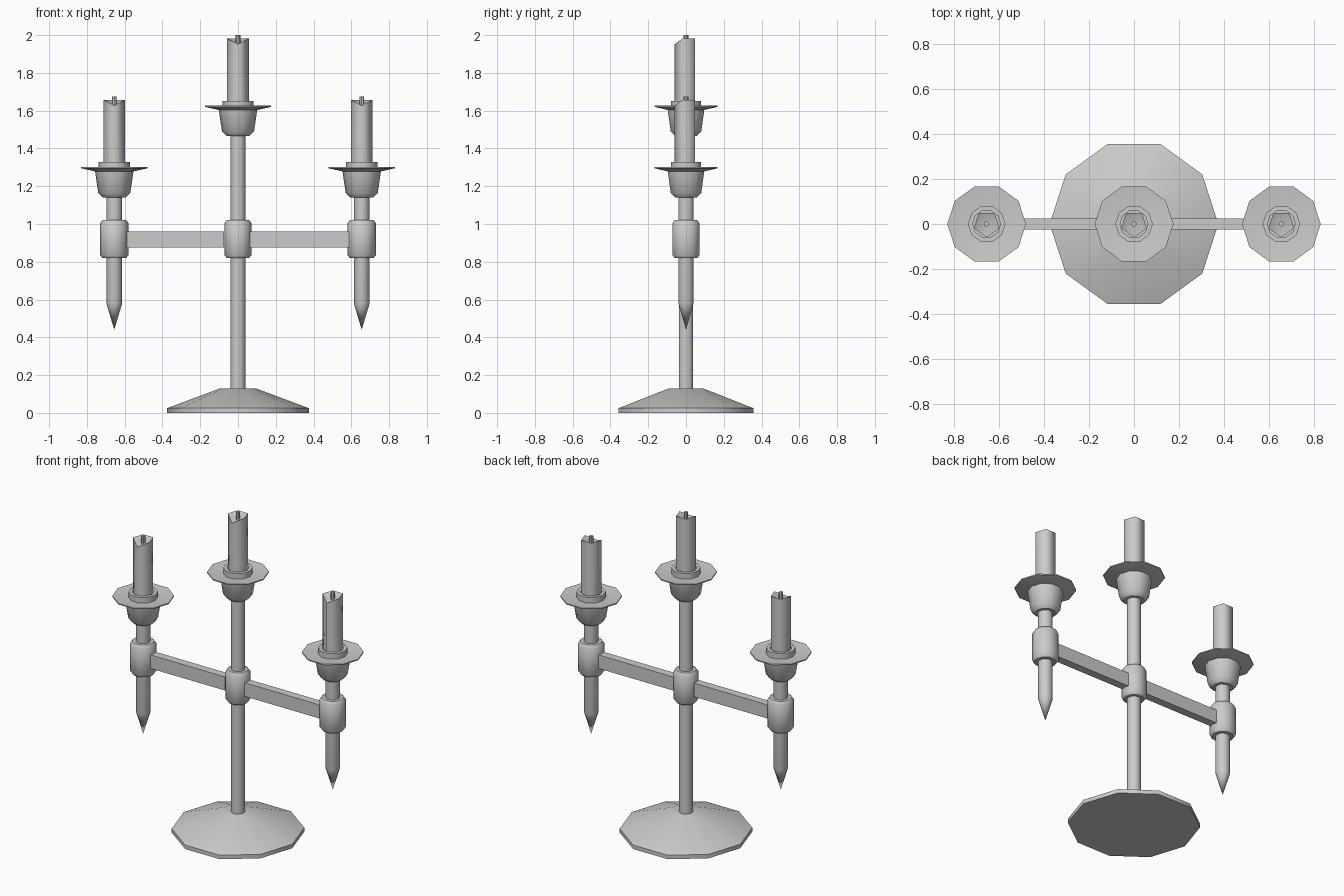
import bpy, bmesh, math

cube = bpy.data.objects.get("Cube")
if cube:
    bpy.data.objects.remove(cube, do_unlink=True)

GREY = (0.6, 0.6, 0.6, 1)
metal = bpy.data.materials.new("plain grey")
metal.use_nodes = True
metal.diffuse_color = GREY
metal.node_tree.nodes["Principled BSDF"].inputs["Base Color"].default_value = GREY


def finish(name, bm, loc, angle):
    bmesh.ops.recalc_face_normals(bm, faces=bm.faces)
    mesh = bpy.data.meshes.new(name)
    bm.to_mesh(mesh)
    bm.free()
    mesh.materials.append(metal)
    ob = bpy.data.objects.new(name, mesh)
    ob.location = loc
    bpy.context.collection.objects.link(ob)
    bpy.ops.object.select_all(action='DESELECT')
    ob.select_set(True)
    bpy.context.view_layer.objects.active = ob
    bpy.ops.object.shade_smooth_by_angle(angle=math.radians(angle))
    return ob


def lathe(name, profile, loc=(0, 0, 0), sides=10, turn=0, angle=40, edit=None):
    """Closed solid of revolution from (radius, z) pairs; radius 0 makes a point."""
    bm = bmesh.new()
    rings = []
    for r, z in profile:
        if r == 0:
            rings.append([bm.verts.new((0, 0, z))] * sides)
        else:
            steps = [math.radians(turn) + math.tau * i / sides for i in range(sides)]
            rings.append([bm.verts.new((r * math.cos(a), r * math.sin(a), z)) for a in steps])
    for low, high in zip(rings, rings[1:]):
        for i in range(sides):
            j = (i + 1) % sides
            bm.faces.new(list(dict.fromkeys((low[i], low[j], high[j], high[i]))))
    for ring, (r, z) in ((rings[0], profile[0]), (rings[-1], profile[-1])):
        if r > 0:
            bm.faces.new(ring)
    if edit:
        edit(bm)
    return finish(name, bm, loc, angle)


def melt_front(bm):
    # front corner of the candle rim has melted lower
    for v in bm.verts:
        if v.co.y < -0.05 and v.co.z > 0.3:
            v.co.z -= 0.03


def candle_holder(label, x, z):
    """Cup, drip dish, collar, candle and wick; z is the underside of the cup."""
    at = (x, 0, z)
    lathe(label + "_cup", [(0.06, 0), (0.085, 0.025), (0.102, 0.14)], at)
    lathe(label + "_drip_dish", [(0.1, 0.138), (0.175, 0.155), (0.175, 0.162), (0.08, 0.152)], at)
    lathe(label + "_collar", [(0.083, 0.145), (0.083, 0.187), (0.062, 0.187), (0.062, 0.16)], at)
    lathe(label + "_candle", [(0.06, 0.15), (0.06, 0.517), (0, 0.488)], at,
          sides=5, turn=-90, angle=75, edit=melt_front)
    lathe(label + "_wick", [(0.012, 0.48), (0.012, 0.535)], at, sides=8)


def clamp(label, x, r):
    lathe(label + "_clamp", [(r - 0.012, 0.82), (r, 0.835), (r, 1.005), (r - 0.012, 1.02)], (x, 0, 0))


def rail(name, x0, x1):
    bm = bmesh.new()
    bmesh.ops.create_cube(bm, size=1)
    bmesh.ops.scale(bm, vec=(x1 - x0, 0.05, 0.085), verts=bm.verts)
    finish(name, bm, ((x0 + x1) / 2, 0, 0.917), 30)


# foot and centre column
lathe("base", [(0.375, 0), (0.375, 0.025), (0.095, 0.13)])
lathe("centre_post", [(0.04, 0.12), (0.04, 1.47)])
clamp("centre", 0, 0.071)
candle_holder("centre", 0, 1.465)

# side arms, with a pointed post at each end
for label, s in (("left", 1), ("right", -1)):
    x = 0.655 * s
    lathe(label + "_post", [(0, 0.44), (0.042, 0.58), (0.042, 1.15)], (x, 0, 0))
    clamp(label, x, 0.075)
    candle_holder(label, x, 1.14)
rail("left_rail", 0.06, 0.59)
rail("right_rail", -0.59, -0.073)
